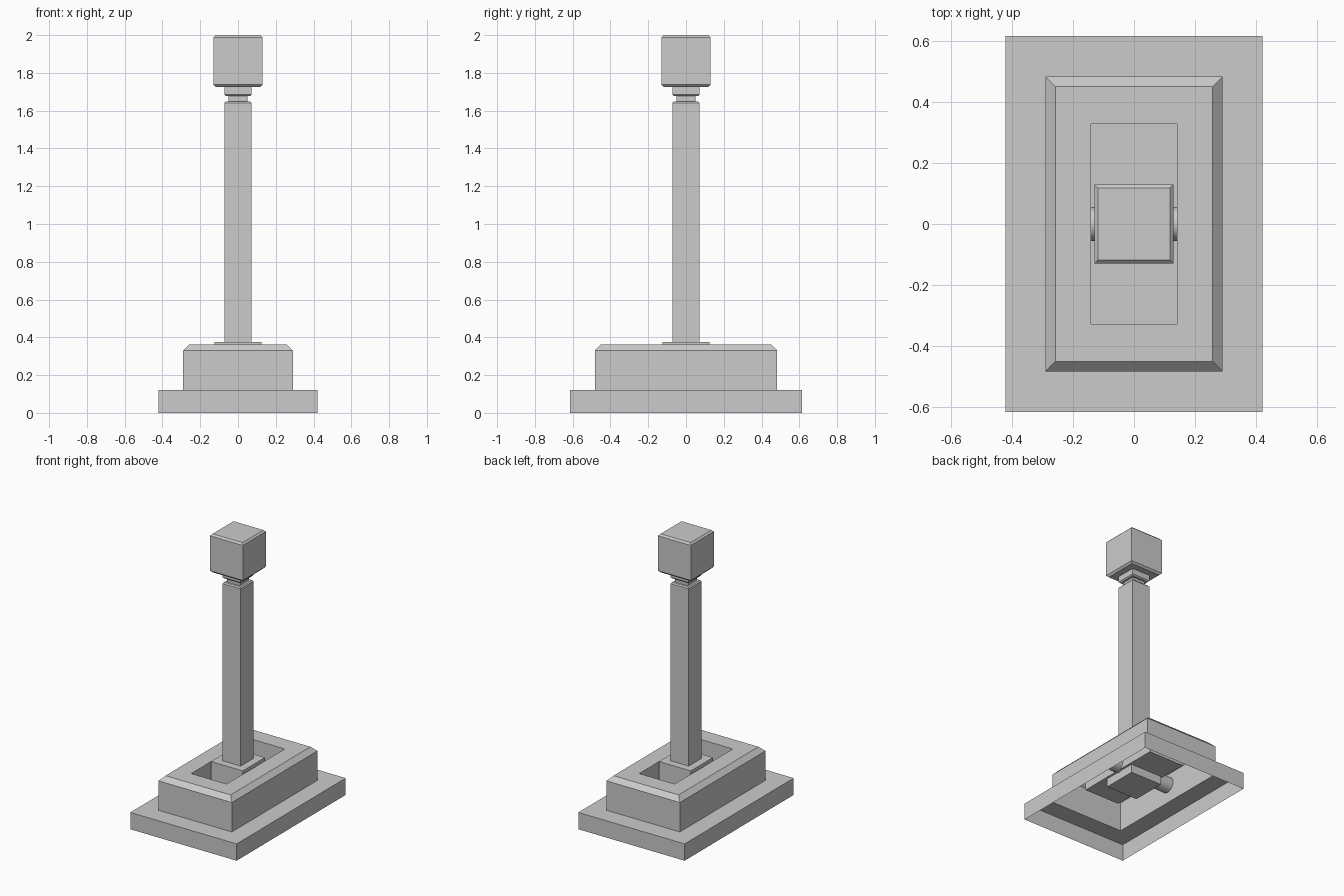
import bpy
import bmesh
import math
from mathutils import Matrix

cube = bpy.data.objects.get("Cube")
if cube:
    bpy.data.objects.remove(cube, do_unlink=True)

grey = bpy.data.materials.new("plain_grey")
grey.use_nodes = True
colour = (0.6, 0.6, 0.6, 1)
grey.diffuse_color = colour
grey.node_tree.nodes["Principled BSDF"].inputs["Base Color"].default_value = colour


def finish(name, bm):
    mesh = bpy.data.meshes.new(name)
    bm.to_mesh(mesh)
    bm.free()
    mesh.materials.append(grey)
    obj = bpy.data.objects.new(name, mesh)
    bpy.context.collection.objects.link(obj)
    return obj


def rect_loft(name, rings, bottom=True):
    """Join stacked rectangles (half width, half depth, height) and cap the end."""
    bm = bmesh.new()
    loops = [[bm.verts.new((sx * hx, sy * hy, z))
              for sx, sy in ((-1, -1), (1, -1), (1, 1), (-1, 1))]
             for hx, hy, z in rings]
    for low, high in zip(loops, loops[1:]):
        for i in range(4):
            j = (i + 1) % 4
            bm.faces.new((low[i], low[j], high[j], high[i]))
    bm.faces.new(loops[-1])
    if bottom:
        bm.faces.new(loops[0][::-1])
    return finish(name, bm)


def square_loft(name, profile):
    return rect_loft(name, [(r, r, z) for r, z in profile])


# Hollow base: flange, raised housing with chamfered rim, sunken slot
rect_loft("base_shell", [
    (0.42, 0.615, 0), (0.42, 0.615, 0.12),
    (0.29, 0.483, 0.12), (0.29, 0.483, 0.33),
    (0.257, 0.45, 0.363), (0.14, 0.328, 0.363),
    (0.14, 0.328, 0.2)], bottom=False)

# Pivot block at the foot of the lever
square_loft("pivot_block", [(0.125, 0.14), (0.125, 0.375)])

# Axle running across the housing
bm = bmesh.new()
bmesh.ops.create_cone(bm, cap_ends=True, segments=16, radius1=0.055, radius2=0.055,
                      depth=0.576, matrix=Matrix.Translation((0, 0, 0.25))
                      @ Matrix.Rotation(math.pi / 2, 4, "Y"))
axle = finish("axle", bm)
bpy.context.view_layer.objects.active = axle
axle.select_set(True)
bpy.ops.object.shade_smooth_by_angle(angle=math.radians(30))

# Lever shaft with grooved neck
square_loft("lever_shaft", [
    (0.072, 0.375), (0.072, 1.64), (0.065, 1.648), (0.05, 1.648),
    (0.05, 1.677), (0.065, 1.677), (0.072, 1.685), (0.072, 1.73)])

# Bevelled handle block
square_loft("handle", [
    (0.117, 1.725), (0.13, 1.738), (0.13, 1.988), (0.118, 2.0)])
